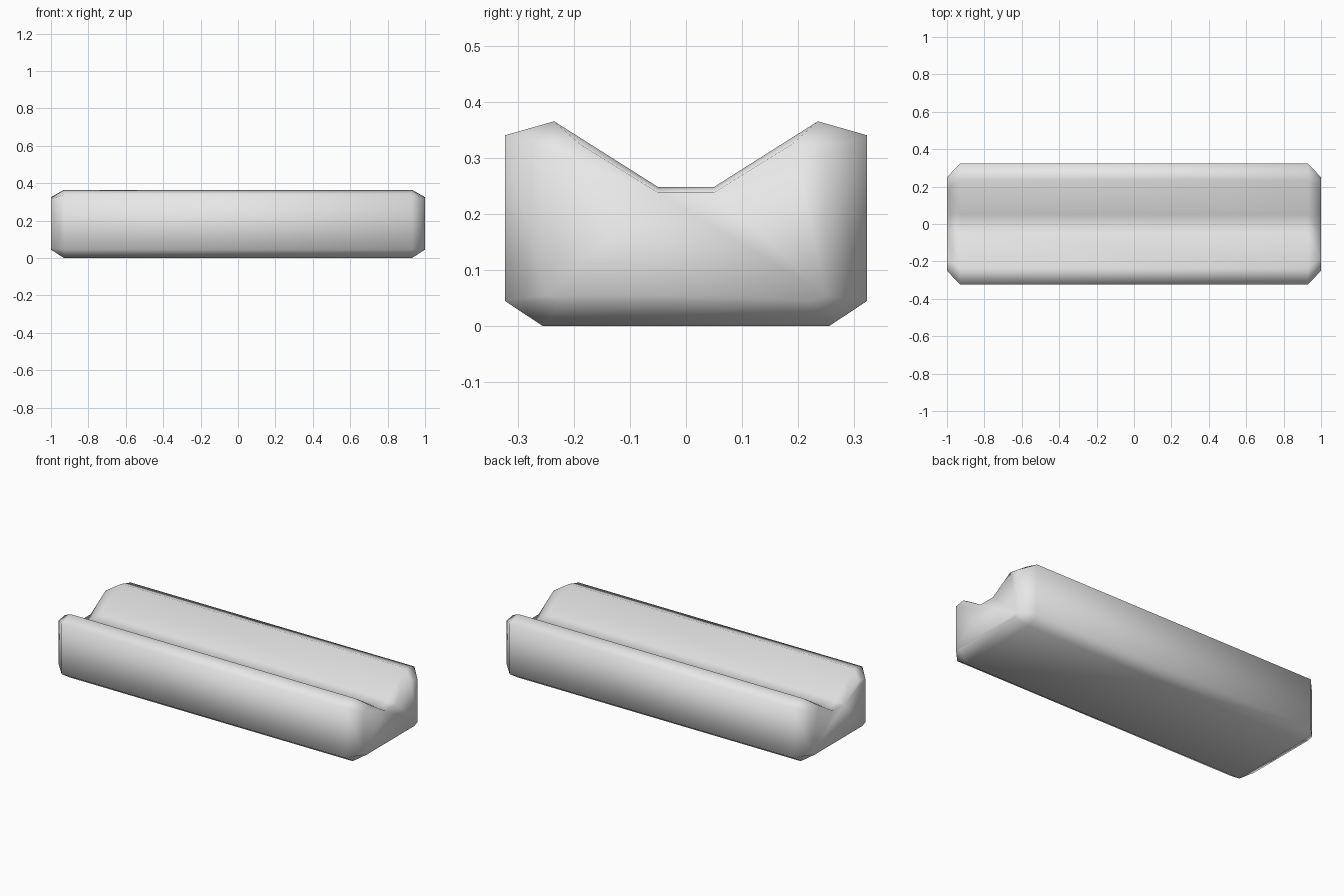
import bpy
import bmesh

cube = bpy.data.objects.get("Cube")
if cube:
    bpy.data.objects.remove(cube, do_unlink=True)

# Half cross-sections (y, z) from the base up to the groove floor
BODY = [(0.255, 0), (0.323, 0.045), (0.323, 0.34), (0.235, 0.365), (0.05, 0.248)]
END = [(0.22, 0.045), (0.25, 0.055), (0.25, 0.315), (0.19, 0.325), (0.05, 0.238)]


def mirrored(half):
    """Close a half profile by mirroring it across y = 0."""
    return half + [(-y, z) for y, z in reversed(half)]


# Grooved block: two full sections in the middle, inset sections at the ends
bm = bmesh.new()
rings = []
for x, half in ((-1, END), (-0.93, BODY), (0.93, BODY), (1, END)):
    rings.append([bm.verts.new((x, y, z)) for y, z in mirrored(half)])

for a, b in zip(rings, rings[1:]):
    for i in range(len(a)):
        j = (i + 1) % len(a)
        bm.faces.new((a[i], a[j], b[j], b[i]))

# End caps, split into quads between the two mirrored halves
for ring in (rings[0], rings[-1]):
    n = len(ring)
    bm.faces.new((ring[0], ring[1], ring[-2], ring[-1]))
    bm.faces.new((ring[1], ring[4], ring[5], ring[n - 2]))
    bm.faces.new(ring[1:5])
    bm.faces.new(ring[5:9])

bmesh.ops.recalc_face_normals(bm, faces=bm.faces)
for face in bm.faces:
    face.smooth = True

mesh = bpy.data.meshes.new("grooved_block")
bm.to_mesh(mesh)
bm.free()
block = bpy.data.objects.new("grooved_block", mesh)
bpy.context.collection.objects.link(block)

# Plain grey finish
grey = bpy.data.materials.new("light_grey")
grey.use_nodes = True
colour = (0.8, 0.8, 0.8, 1)
grey.diffuse_color = colour
grey.node_tree.nodes["Principled BSDF"].inputs["Base Color"].default_value = colour
mesh.materials.append(grey)
